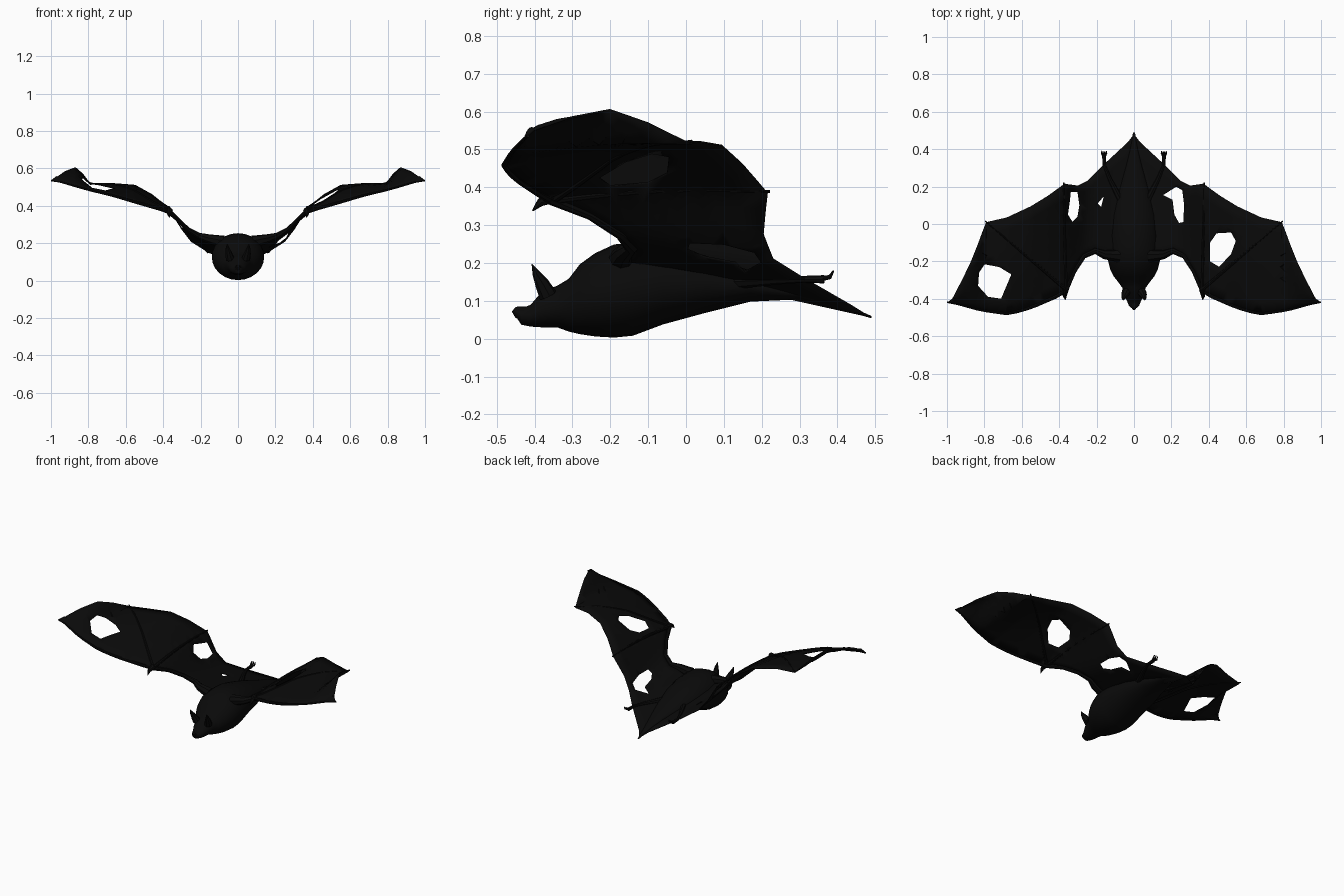
import bpy, bmesh, math
from mathutils import Vector
from mathutils.geometry import delaunay_2d_cdt

cube = bpy.data.objects.get("Cube")
if cube:
    bpy.data.objects.remove(cube)

black = bpy.data.materials.new("soft black")
black.use_nodes = True
shade = (0.003, 0.003, 0.003, 1)
black.diffuse_color = shade
black.node_tree.nodes["Principled BSDF"].inputs["Base Color"].default_value = shade


def finish(name, bm):
    """Turn a bmesh into a smooth object in the single colour."""
    bmesh.ops.recalc_face_normals(bm, faces=bm.faces)
    mesh = bpy.data.meshes.new(name)
    bm.to_mesh(mesh)
    bm.free()
    mesh.materials.append(black)
    obj = bpy.data.objects.new(name, mesh)
    bpy.context.collection.objects.link(obj)
    bpy.ops.object.select_all(action="DESELECT")
    obj.select_set(True)
    bpy.context.view_layer.objects.active = obj
    bpy.ops.object.shade_smooth_by_angle(angle=math.radians(40))
    return obj


def loft(name, sections, sides):
    """Skin a row of elliptical sections (centre, half axis u, half axis v)."""
    bm = bmesh.new()
    rings = []
    for c, u, v in sections:
        angles = [math.tau * i / sides for i in range(sides)]
        rings.append([bm.verts.new(c + u * math.cos(a) + v * math.sin(a)) for a in angles])
    for a, b in zip(rings, rings[1:]):
        for i in range(sides):
            j = (i + 1) % sides
            bm.faces.new((a[i], a[j], b[j], b[i]))
    bm.faces.new(rings[0])
    bm.faces.new(rings[-1])
    return finish(name, bm)


def tube(name, path, radii, sides=8):
    """Round limb along a path, one radius per point."""
    pts = [Vector(p) for p in path]
    sections = []
    for i, p in enumerate(pts):
        along = (pts[min(i + 1, len(pts) - 1)] - pts[max(i - 1, 0)]).normalized()
        u = along.cross(Vector((0.1, 0.2, 1))).normalized()
        sections.append((p, u * radii[i], along.cross(u) * radii[i]))
    return loft(name, sections, sides)


def sample(table, x):
    """Linear lookup of (y, z) at span position x."""
    for a, b in zip(table, table[1:]):
        if x <= b[0]:
            f = (x - a[0]) / (b[0] - a[0])
            return [p + (q - p) * f for p, q in zip(a[1:], b[1:])]
    return list(table[-1][1:])


def inside(p, poly):
    hit = False
    for a, b in zip(poly, poly[1:] + poly[:1]):
        if (a[1] > p[1]) != (b[1] > p[1]):
            if p[0] < a[0] + (b[0] - a[0]) * (p[1] - a[1]) / (b[1] - a[1]):
                hit = not hit
    return hit


# Wing edges as (x, y, z) along the span
lead = [(0, -.15, .2), (.12, -.19, .21), (.16, -.17, .225), (.21, -.15, .24),
        (.27, -.18, .275), (.32, -.26, .325), (.37, -.37, .37), (.55, -.45, .42),
        (.67, -.485, .455), (.82, -.465, .49), (.95, -.43, .525), (1, -.42, .535)]
trail = [(0, .48, .06), (.03, .44, .085), (.17, .31, .16), (.25, .23, .21),
         (.3, .205, .275), (.37, .215, .385), (.46, .15, .46), (.55, .095, .51),
         (.68, .035, .52), (.79, .01, .515), (.83, -.1, .57), (.87, -.2, .605),
         (.925, -.31, .583), (.97, -.4, .55), (1, -.42, .535)]


def membrane_z(x, y):
    (y0, z0), (y1, z1) = sample(lead, x), sample(trail, x)
    t = min(max((y - y0) / max(y1 - y0, 0.001), 0), 1)
    camber = 0.015 * math.sin(math.pi * t) * min(max((x - 0.25) * 8, 0), 1)
    return z0 + (z1 - z0) * t + camber


# Torn openings on each side, measured outward from the body
holes = {
    1: [[(.225, .2), (.26, .18), (.27, .1), (.265, .01), (.24, .005), (.215, .05),
         (.205, .13), (.155, .155)],
        [(.405, -.1), (.44, -.05), (.52, -.045), (.545, -.09), (.52, -.16),
         (.455, -.23), (.405, -.2)]],
    -1: [[(.8, -.215), (.72, -.23), (.655, -.27), (.685, -.34), (.71, -.4),
          (.78, -.39), (.835, -.33), (.83, -.26)],
         [(.34, .17), (.3, .17), (.29, .1), (.3, .04), (.33, .01), (.355, .05), (.345, .12)],
         [(.195, .11), (.16, .15), (.175, .09)]],
}


def membrane(name, side):
    xs = sorted({p[0] for p in lead + trail} | {i / 32 for i in range(32)})
    outline = [(x, sample(lead, x)[0]) for x in xs]
    outline += [(x, sample(trail, x)[0]) for x in reversed(xs[:-1])]
    coords, edges = [], []
    for loop in [outline] + holes[side]:
        n, k = len(coords), len(loop)
        coords += loop
        edges += [(n + i, n + (i + 1) % k) for i in range(k)]
    for x in xs[1:-1]:
        y0, y1 = sample(lead, x)[0], sample(trail, x)[0]
        coords += [(x, y0 + (y1 - y0) * t / 8) for t in range(1, 8)]
    verts, _, tris, *_ = delaunay_2d_cdt([Vector(c) for c in coords], edges, [], 0, 1e-5)
    bm = bmesh.new()
    made = {}
    for tri in tris:
        mid = sum((verts[i] for i in tri), Vector((0, 0))) / len(tri)
        if not inside(mid, outline) or any(inside(mid, h) for h in holes[side]):
            continue
        for i in tri:
            if i not in made:
                x, y = verts[i]
                made[i] = bm.verts.new((side * x, y, membrane_z(x, y)))
        bm.faces.new([made[i] for i in tri])
    obj = finish(name, bm)
    skin = obj.modifiers.new("thickness", "SOLIDIFY")
    skin.thickness, skin.offset = 0.005, 0


# Body from snout to tail: (y, bottom, top, half width)
body = [(-.45, .06, .08, .015), (-.435, .037, .08, .028), (-.41, .032, .09, .038),
        (-.38, .03, .125, .053), (-.34, .03, .14, .063), (-.31, .019, .158, .085),
        (-.28, .012, .197, .108), (-.24, .006, .226, .128), (-.19, .003, .249, .14),
        (-.14, .008, .254, .14), (-.06, .038, .25, .133), (.05, .068, .22, .118),
        (.17, .098, .18, .085), (.3, .104, .135, .045), (.4, .08, .1, .02),
        (.49, .054, .06, .005)]
loft("body", [(Vector((0, y, (lo + hi) / 2)), Vector((w, 0, 0)), Vector((0, 0, (hi - lo) / 2)))
              for y, lo, hi, w in body], 24)

# Upturned nose
tube("nose", [(0, -.42, .065), (0, -.445, .07), (0, -.455, .078)], [.02, .016, .008])

for side, label in ((1, "left"), (-1, "right")):

    def limb(part, path, radii):
        tube(f"{label}_{part}", [(side * x, y, z) for x, y, z in path], radii)

    membrane(f"{label}_wing", side)

    # Arm bone along the leading edge
    arm = [(x, sample(lead, x)[0] + 0.006, sample(lead, x)[1])
           for x in (.08, .16, .21, .27, .32, .37)]
    limb("arm", arm, [.035, .024, .017, .013, .011, .014])

    # Finger bones fan from the wrist over the membrane
    wrist = Vector((.365, -.35))
    for i, tip in enumerate([(.375, .222), (.795, .015), (1, -.42)]):
        pts = []
        for k in range(13):
            p = wrist.lerp(Vector(tip), k / 12)
            if i == 2:
                p.y = sample(lead, p.x)[0] + 0.003
            pts.append((p.x, p.y, membrane_z(p.x, p.y)))
        limb(f"finger_{i + 1}", pts, [.011 - .0006 * k for k in range(13)])

    # Thumb claw
    limb("thumb", [(.365, -.35, .375), (.37, -.385, .36), (.367, -.405, .338)],
         [.017, .011, .002])

    # Pointed ear
    limb("ear", [(.042, -.365, .115), (.05, -.38, .145), (.056, -.395, .172),
                 (.058, -.407, .197)], [.024, .019, .011, .001])

    # Leg, foot and toes
    limb("leg", [(.07, .12, .15), (.13, .24, .155), (.158, .31, .157), (.16, .365, .157)],
         [.02, .012, .009, .011])
    for i in (-1, 0, 1):
        x = .16 + i * .012
        limb(f"toe_{i + 2}", [(.16, .355, .158), (x, .38, .163), (x, .39, .18)],
             [.007, .006, .002])
